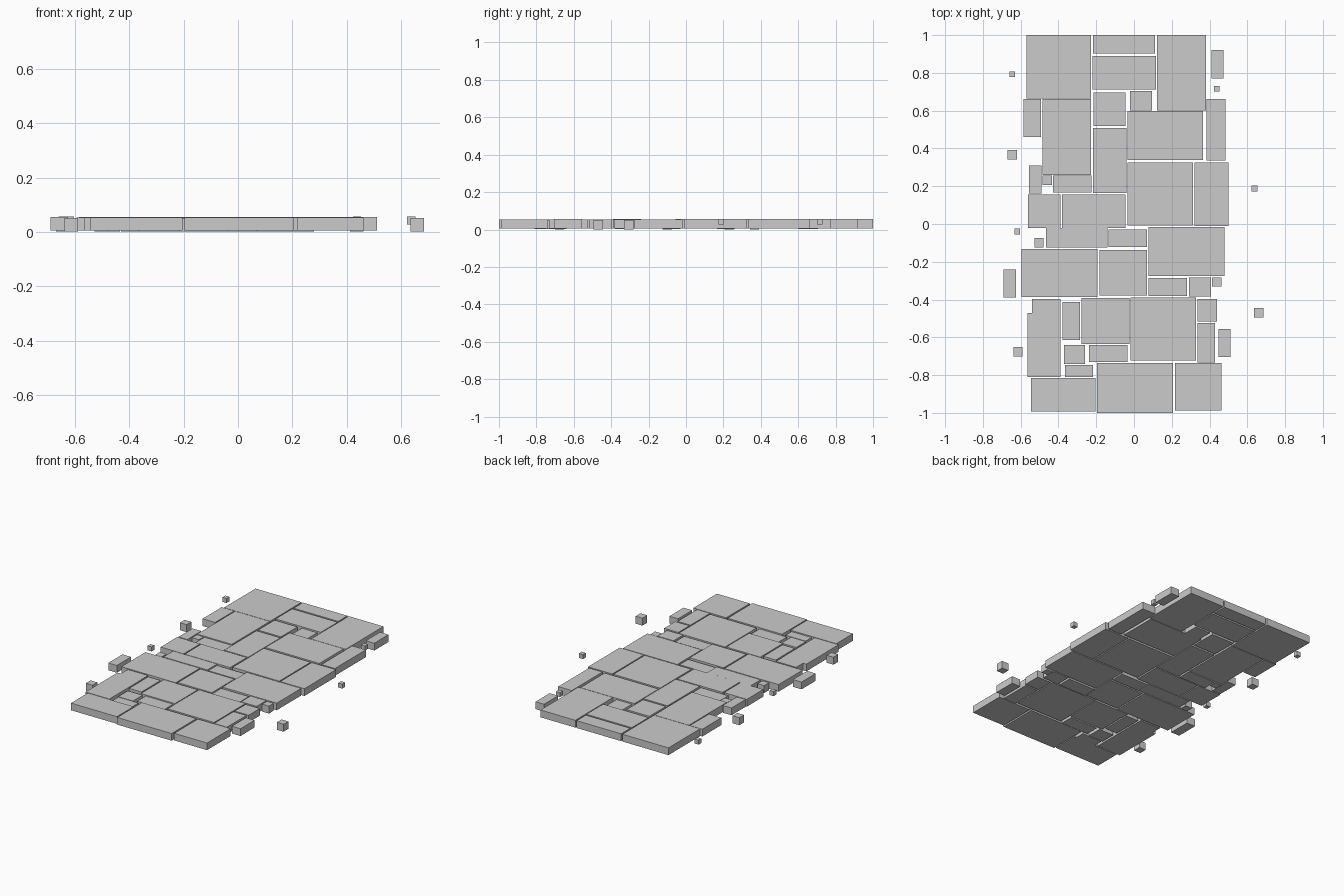
import bpy
import bmesh


def block(bm, x0, x1, y0, y1, z0, z1):
    verts = bmesh.ops.create_cube(bm, size=1)["verts"]
    for v in verts:
        v.co.x = x1 if v.co.x > 0 else x0
        v.co.y = y1 if v.co.y > 0 else y0
        v.co.z = z1 if v.co.z > 0 else z0


def stones(name, rects, z0, z1):
    bm = bmesh.new()
    for r in rects:
        block(bm, *r, z0, z1)
    mesh = bpy.data.meshes.new(name)
    bm.to_mesh(mesh)
    bm.free()
    bpy.context.collection.objects.link(bpy.data.objects.new(name, mesh))


def cubes(name, centres, size, z0):
    h = size / 2
    stones(name, [(x - h, x + h, y - h, y + h) for x, y in centres], z0, z0 + size)


# Each slab is x min, x max, y min, y max
# Paving slabs, rear half of the path
stones("rear_paving", [
    (-.57, -.228, .665, 1), (-.218, .112, .902, 1), (.122, .38, .6, 1),
    (-.22, .116, .712, .89), (-.215, -.045, .52, .695),
    (-.035, .366, .34, .597), (-.485, -.228, .26, .662), (-.585, -.492, .46, .662),
    (-.218, -.04, .165, .507), (.385, .485, .335, .662),
    (-.035, .312, -.008, .325), (.32, .5, -.01, .325), (-.555, -.49, .162, .31),
    (-.56, -.39, -.02, .155), (-.382, -.045, -.02, .157),
], .009, .058)

# Paving slabs, front half of the path
stones("front_paving", [
    (-.466, -.14, -.125, -.022), (.076, .48, -.275, -.016),
    (-.595, -.192, -.387, -.132), (-.183, .07, -.378, -.138),
    (.29, .407, -.383, -.282), (-.54, -.39, -.47, -.397),
    (-.378, -.286, -.615, -.412), (-.277, -.024, -.635, -.392),
    (-.018, .327, -.722, -.388), (.335, .44, -.515, -.397),
    (.335, .43, -.732, -.525), (-.565, -.388, -.81, -.47),
    (-.545, -.205, -.992, -.815), (-.197, .207, -1, -.737), (.218, .462, -.988, -.737),
], .009, .057)

# Small filler slabs set slightly lower
stones("filler_slabs", [
    (-.02, .095, .602, .705), (-.43, -.226, .166, .258), (-.135, .07, -.122, -.03),
    (.076, .28, -.38, -.285), (-.37, -.26, -.742, -.64), (-.238, -.034, -.73, -.64),
    (-.365, -.216, -.81, -.747),
], .005, .052)

# Detached slabs beside the path
stones("edge_slabs", [
    (-.69, -.626, -.39, -.24), (.41, .473, .77, .92), (.448, .512, -.705, -.555),
], .009, .058)

# Loose cubes, large and small
cubes("large_loose_stones", [
    (-.645, .366), (-.614, -.676), (.66, -.47), (-.46, .232), (-.503, -.1), (.437, -.307),
], .05, .004)
cubes("small_loose_stones", [
    (-.645, .793), (-.618, -.04), (.438, .716), (.638, .188),
], .03, .03)

# Ground contact: rest the lowest stones on z = 0
for ob in bpy.data.objects:
    ob.location.z -= .003
